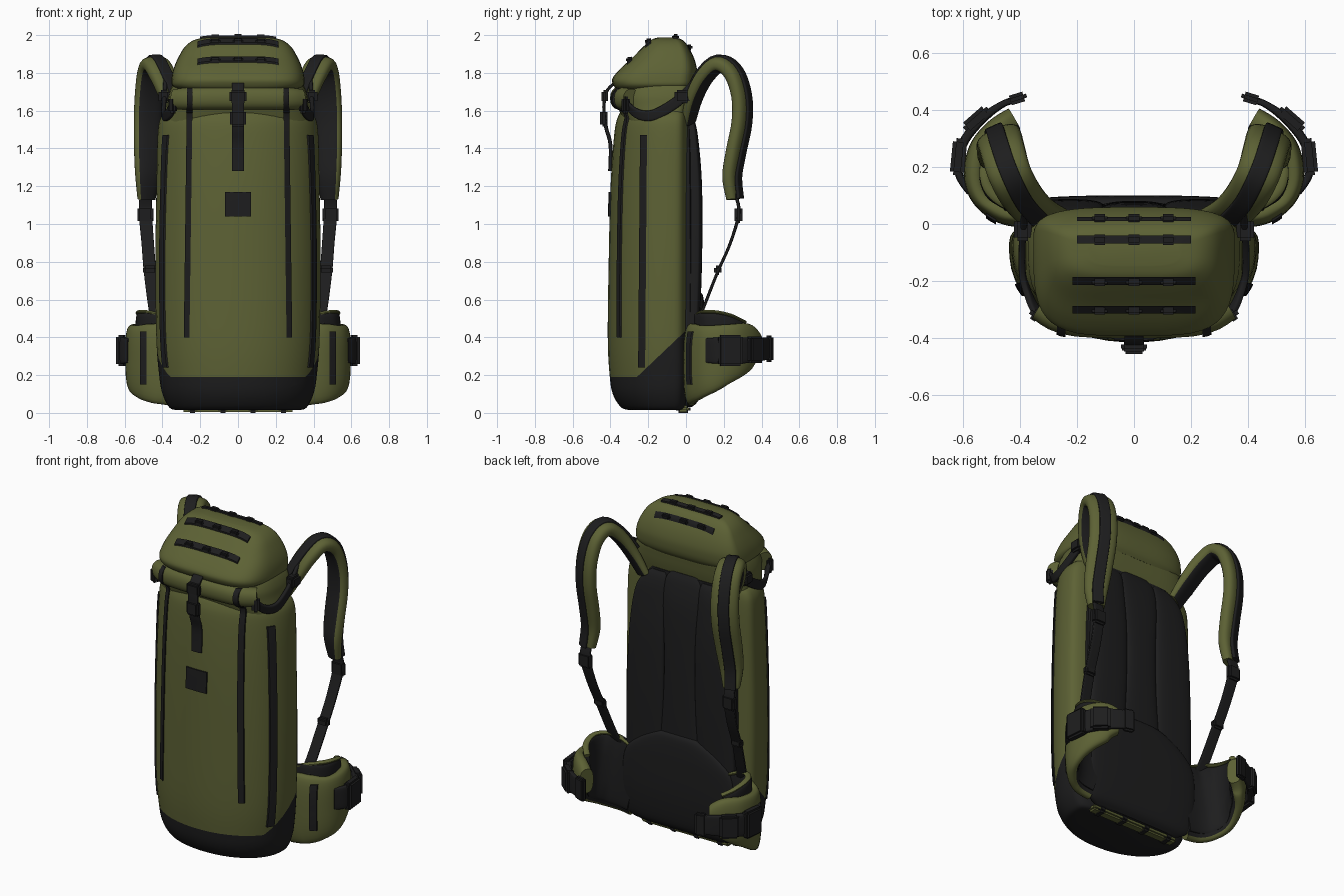
import bpy, bmesh, math
from mathutils import Vector
from mathutils.bvhtree import BVHTree

MATS = []
for nm, col in (("olive fabric", (0.109, 0.121, 0.035)), ("black webbing", (0.0125, 0.0125, 0.013))):
    MATS.append(bpy.data.materials.new(nm))
    MATS[-1].diffuse_color = (*col, 1)
GREEN, BLACK = 0, 1
SURF = {}

def smooth(keys, steps=5):
    """Catmull-Rom through tuples of any length."""
    out = []
    for i in range(len(keys) - 1):
        a, b, c, d = keys[max(i - 1, 0)], keys[i], keys[i + 1], keys[min(i + 2, len(keys) - 1)]
        for s in range(steps):
            t = s / steps
            out.append(tuple(0.5 * (2 * q + (r - p) * t + (2 * p - 5 * q + 4 * r - w) * t * t
                       + (3 * q - p - 3 * r + w) * t ** 3) for p, q, r, w in zip(a, b, c, d)))
    return out + [keys[-1]]

def ring(c, u, v, n=3.0, v_low=None, n_low=None, seg=32):
    """Superellipse section; v_low and n_low shape the half on the -v side."""
    pts = []
    for k in range(seg):
        a = 2 * math.pi * (k + 0.5) / seg
        co, si = math.cos(a), math.sin(a)
        e = 2 / (n_low if si < 0 and n_low else n)
        vv = v_low if si < 0 and v_low else v
        pts.append(c + u * math.copysign(abs(co) ** e, co) + vv * math.copysign(abs(si) ** e, si))
    return pts

def finish(name, bm, mirror=False, angle=40):
    me = bpy.data.meshes.new(name)
    bm.to_mesh(me)
    bm.free()
    for m in MATS:
        me.materials.append(m)
    for p in me.polygons:
        p.use_smooth = True
    me.set_sharp_from_angle(angle=math.radians(angle))
    ob = bpy.data.objects.new(name, me)
    bpy.context.collection.objects.link(ob)
    if mirror:
        ob.modifiers.new("mirror", 'MIRROR')
    return ob

def loft(name, rings, mat=GREEN, mirror=False, rule=None):
    bm = bmesh.new()
    rows = [[bm.verts.new(p) for p in r] for r in rings]
    n = len(rows[0])
    for a, b in zip(rows, rows[1:]):
        for j in range(n):
            f = bm.faces.new((a[j], a[(j + 1) % n], b[(j + 1) % n], b[j]))
            f.material_index = rule(math.sin(2 * math.pi * (j + 1) / n)) if rule else mat
    for r in (rows[0], rows[-1]):
        bm.faces.new(r).material_index = mat
    bmesh.ops.recalc_face_normals(bm, faces=bm.faces)
    SURF[name] = BVHTree.FromBMesh(bm)
    return finish(name, bm, mirror)

def stack(name, keys, n=4, n_front=4, mat=GREEN, mirror=False):
    """Horizontal sections: (z, centre x, half width, front y, back y)."""
    rings = []
    for z, x, hx, yf, yb in smooth(keys):
        ym = yb - 0.25 * (yb - yf)
        rings.append(ring(Vector((x, ym, z)), Vector((hx, 0, 0)), Vector((0, yb - ym, 0)), n, Vector((0, ym - yf, 0)), n_front, 48))
    return loft(name, rings, mat, mirror)

def sweep(name, keys, hint, n=3, mat=BLACK, mirror=True, rule=None, lift=0.0, seg=24):
    """Section along a path: (x, y, z, half width, half thickness)."""
    st = smooth(keys)
    P = [Vector(s[:3]) for s in st]
    rings = []
    for i, s in enumerate(st):
        t = (P[min(i + 1, len(P) - 1)] - P[max(i - 1, 0)]).normalized()
        w = Vector(hint)
        w = (w - t * w.dot(t)).normalized()
        nrm = t.cross(w)
        rings.append(ring(P[i] + nrm * lift, w * s[3], nrm * s[4], n, seg=seg))
    return loft(name, rings, mat, mirror, rule)

def drape(name, a, b, width, ray, targets, thick=0.009, mirror=False, steps=24):
    """Flat black ribbon from a to b laid on the named surfaces."""
    a, b, w, d = Vector(a), Vector(b), Vector(width) / 2, Vector(ray)
    rings = []
    for i in range(steps + 1):
        hits = []
        for s in (-1, 0, 1):
            h = [SURF[t].ray_cast(a.lerp(b, i / steps) + w * s - d * 2, d) for t in targets]
            h = [x for x in h if x[0] is not None]
            if h:
                hits.append(min(h, key=lambda x: x[3])[0])
        if len(hits) == 3:
            rings.append([q - d * thick for q in hits] + [q + d * 0.012 for q in reversed(hits)])
    return loft(name, rings, BLACK, mirror)

def box(name, c, size, mat=BLACK, mirror=False, rot=0.0):
    bm = bmesh.new()
    bmesh.ops.create_cube(bm, size=1)
    for v in bm.verts:
        v.co = Vector([p * q for p, q in zip(v.co, size)])
    bmesh.ops.bevel(bm, geom=bm.edges[:], offset=min(0.012, min(size) * 0.3), segments=2, affect='EDGES')
    ca, sa = math.cos(rot), math.sin(rot)
    for v in bm.verts:
        x, y, z = v.co
        v.co = Vector((x * ca - y * sa, x * sa + y * ca, z)) + Vector(c)
    for f in bm.faces:
        f.material_index = mat
    return finish(name, bm, mirror)

# main bag, with the reinforced base cut in by two planes
body = stack("body", [(0.015, 0, 0.33, -0.30, -0.02), (0.03, 0, 0.365, -0.345, 0.0), (0.1, 0, 0.40, -0.388, 0.01),
                      (0.2, 0, 0.418, -0.405, 0.015), (0.4, 0, 0.433, -0.415, 0.015), (0.8, 0, 0.438, -0.41, 0.015),
                      (1.2, 0, 0.432, -0.40, 0.015), (1.48, 0, 0.425, -0.38, 0.015),
                      (1.57, 0, 0.405, -0.36, 0.01), (1.61, 0, 0.36, -0.335, 0.0)], 4, 2.1)
bm = bmesh.new()
bm.from_mesh(body.data)
for co, no in (((0, 0, 0.19), (0, 0, 1)), ((0, -0.26, 0.19), (0, -0.95, 1))):
    bmesh.ops.bisect_plane(bm, geom=bm.verts[:] + bm.edges[:] + bm.faces[:], plane_co=co, plane_no=no)
for f in bm.faces:
    c = f.calc_center_median()
    f.material_index = BLACK if c.z < 0.19 + max(0, 0.95 * (c.y + 0.26)) else GREEN
bm.to_mesh(body.data)
bm.free()

# collar, rolled closure and lid
stack("collar", [(1.54, 0, 0.39, -0.33, 0.0), (1.62, 0, 0.375, -0.36, 0.02), (1.68, 0, 0.368, -0.37, 0.03),
                 (1.74, 0, 0.345, -0.35, 0.035), (1.80, 0, 0.30, -0.28, 0.02)], 4, 3)
sweep("rolled_closure", [(-0.33, -0.29, 1.66, 0.055, 0.05), (-0.2, -0.345, 1.665, 0.06, 0.05),
                         (0.2, -0.345, 1.665, 0.06, 0.05), (0.33, -0.29, 1.66, 0.055, 0.05)], (0, 0, 1), 2.2, GREEN, False)
stack("lid", [(1.71, 0, 0.32, -0.365, 0.035), (1.735, 0, 0.35, -0.385, 0.05), (1.77, 0, 0.352, -0.39, 0.058),
              (1.82, 0, 0.342, -0.35, 0.058), (1.88, 0, 0.317, -0.285, 0.042), (1.94, 0, 0.28, -0.225, 0.012),
              (1.975, 0, 0.23, -0.185, -0.02), (1.988, 0, 0.16, -0.145, -0.06)], 3.2, 4)

# lid webbing with raised loops
for k, (y, hx, w) in enumerate(((0.017, 0.2, 0.014), (-0.055, 0.2, 0.028), (-0.2, 0.215, 0.028), (-0.3, 0.215, 0.026))):
    drape(f"lid_webbing_{k}", (-hx, y, 2), (hx, y, 2), (0, w, 0), (0, 0, -1), ["lid"], 0.01)
    for x in (-0.12, 0, 0.12):
        z = SURF["lid"].ray_cast(Vector((x, y, 3)), Vector((0, 0, -1)))[0].z
        box(f"lid_loop_{k}", (x, y, z + 0.004), (0.055, 0.036, 0.028))

# seam webbing on the bag, front plate
bag = ["body", "collar", "rolled_closure"]
drape("front_stripe", (0.272, 0, 0.4), (0.255, 0, 1.72), (0.03, 0, 0), (0, 1, 0), bag, mirror=True, steps=60)
drape("side_stripe", (0, -0.235, 0.24), (0, -0.225, 1.47), (0, 0.037, 0), (-1, 0, 0), bag, mirror=True, steps=40)
drape("front_plate", (0, 0, 1.04), (0, 0, 1.17), (0.14, 0, 0), (0, 1, 0), bag)

# front closing strap and buckle
sweep("front_strap", [(0, -0.36, 1.76, 0.033, 0.008), (0, -0.415, 1.71, 0.033, 0.008), (0, -0.435, 1.64, 0.033, 0.008),
                      (0, -0.425, 1.52, 0.033, 0.01), (0, -0.40, 1.42, 0.033, 0.01), (0, -0.402, 1.28, 0.033, 0.01)],
      (1, 0, 0), 5, mirror=False)
box("front_buckle_top", (0, -0.43, 1.675), (0.09, 0.035, 0.07))
box("front_buckle_bottom", (0, -0.435, 1.56), (0.085, 0.04, 0.09))

# padded back panel
stack("back_base", [(0.3, 0, 0.37, -0.03, 0.03), (0.8, 0, 0.36, -0.03, 0.035), (1.3, 0, 0.345, -0.03, 0.03),
                    (1.5, 0, 0.30, -0.03, 0.025), (1.6, 0, 0.22, -0.03, 0.02)], 4, 4, BLACK)
stack("side_back_pad", [(0.4, 0.25, 0.12, -0.02, 0.07), (0.8, 0.235, 0.125, -0.02, 0.085), (1.2, 0.225, 0.118, -0.02, 0.085),
                        (1.45, 0.215, 0.1, -0.02, 0.065), (1.55, 0.19, 0.075, -0.02, 0.045),
                        (1.59, 0.17, 0.045, -0.02, 0.025)], 2.6, 3, BLACK, True)
stack("centre_back_pad", [(0.5, 0, 0.15, -0.02, 0.075), (0.8, 0, 0.115, -0.02, 0.08), (1.1, 0, 0.105, -0.02, 0.08),
                          (1.4, 0, 0.12, -0.02, 0.07), (1.55, 0, 0.12, -0.02, 0.045), (1.61, 0, 0.09, -0.02, 0.02)], 2.6, 3, BLACK)
stack("lumbar_pad", [(0.03, 0, 0.28, -0.02, 0.03), (0.08, 0, 0.36, -0.02, 0.07), (0.25, 0, 0.38, -0.02, 0.095),
                     (0.45, 0, 0.365, -0.02, 0.1), (0.55, 0, 0.28, -0.02, 0.098), (0.62, 0, 0.16, -0.02, 0.09),
                     (0.645, 0, 0.07, -0.02, 0.07)], 3, 3, BLACK)

# hip belt wings: olive shell, taller black padding inside, olive piping on its top edge
belt = [(0.30, 0.03, 0.03, 0.43, 0.47), (0.40, 0.03, 0.045, 0.47, 0.51), (0.475, 0.05, 0.065, 0.475, 0.53),
        (0.535, 0.105, 0.10, 0.47, 0.535), (0.555, 0.18, 0.145, 0.47, 0.53), (0.535, 0.265, 0.19, 0.475, 0.51),
        (0.48, 0.33, 0.235, 0.475, 0.48), (0.42, 0.368, 0.28, 0.43, 0.42)]
sweep("hip_belt", [(x, y, (a + b) / 2, (b - a) / 2, 0.042) for x, y, a, b, c in belt], (0, 0, 1), 2.7, GREEN,
      rule=lambda s: BLACK if s < -0.45 else GREEN, seg=32)
sweep("belt_padding", [(x, y, (a + c) / 2 + 0.02, (c - a) / 2 - 0.02, 0.018) for x, y, a, b, c in belt[:-1]], (0, 0, 1), 4, lift=-0.031)
sweep("belt_piping", [(x, y, c, 0.01, 0.018) for x, y, a, b, c in belt[:-1]], (0, 0, 1), 2, GREEN, lift=-0.031, seg=12)
drape("belt_stripe", (0.502, 0, 0.15), (0.502, 0, 0.43), (0.035, 0, 0), (0, 1, 0), ["hip_belt"], mirror=True)
sweep("belt_strap", [(0.575, 0.11, 0.33, 0.065, 0.012), (0.615, 0.18, 0.33, 0.07, 0.014), (0.60, 0.28, 0.33, 0.07, 0.016),
                     (0.535, 0.365, 0.335, 0.065, 0.016), (0.46, 0.42, 0.34, 0.06, 0.012), (0.40, 0.44, 0.34, 0.055, 0.012)], (0, 0, 1), 5)
box("belt_buckle", (0.615, 0.235, 0.33), (0.05, 0.13, 0.165), mirror=True, rot=0.1)
box("belt_clip", (0.55, 0.365, 0.335), (0.05, 0.11, 0.14), mirror=True, rot=0.85)
box("belt_end_clip", (0.41, 0.44, 0.34), (0.07, 0.035, 0.14), mirror=True, rot=-0.3)

# shoulder straps: olive shell, black inner padding, webbing along the outside
path = [(0.28, 0.015, 1.54, 0.06, 0.025), (0.345, 0.045, 1.67, 0.07, 0.035), (0.395, 0.10, 1.78, 0.074, 0.04),
        (0.435, 0.175, 1.845, 0.076, 0.042), (0.458, 0.25, 1.80, 0.078, 0.042), (0.47, 0.292, 1.68, 0.08, 0.04),
        (0.475, 0.294, 1.54, 0.08, 0.04), (0.476, 0.262, 1.38, 0.077, 0.04), (0.478, 0.24, 1.25, 0.068, 0.038),
        (0.485, 0.25, 1.13, 0.048, 0.03)]
hint = (1, -0.45, 0)
sweep("shoulder_strap", path, hint, 2.6, GREEN, rule=lambda s: BLACK if s > 0.5 else GREEN)
sweep("shoulder_webbing", [(*p[:3], 0.032, 0.01) for p in path[1:]], hint, 5, lift=-0.042)

# lower adjuster webbing and buckles
sweep("adjuster_strap", [(0.488, 0.26, 1.16, 0.032, 0.009), (0.49, 0.28, 1.06, 0.035, 0.009), (0.478, 0.235, 0.9, 0.033, 0.008),
                         (0.465, 0.165, 0.74, 0.033, 0.008), (0.44, 0.09, 0.55, 0.033, 0.008), (0.42, 0.05, 0.46, 0.033, 0.008)], (1, 0, 0), 5)
box("adjuster_buckle", (0.49, 0.278, 1.05), (0.085, 0.04, 0.09), mirror=True)
box("adjuster_slider", (0.466, 0.168, 0.755), (0.075, 0.04, 0.05), mirror=True)

# lifter straps along the upper sides
sweep("lifter_strap", [(0.335, -0.32, 1.64, 0.022, 0.01), (0.365, -0.26, 1.585, 0.025, 0.012), (0.39, -0.18, 1.575, 0.028, 0.012),
                       (0.392, -0.08, 1.625, 0.028, 0.012), (0.387, 0.0, 1.69, 0.028, 0.012), (0.385, 0.07, 1.77, 0.025, 0.01)], (0, -0.5, 1), 4)
box("lifter_buckle", (0.39, -0.02, 1.675), (0.06, 0.08, 0.07), mirror=True)
box("lid_side_clip", (0.345, -0.32, 1.63), (0.045, 0.04, 0.09), mirror=True, rot=0.6)

# lash loops beneath the back edge of the base
box("base_olive_band", (0, -0.015, 0.022), (0.6, 0.06, 0.034), GREEN)
for x in (-0.24, -0.08, 0.08, 0.24):
    box("base_loop", (x, -0.015, 0.02), (0.05, 0.075, 0.04))
